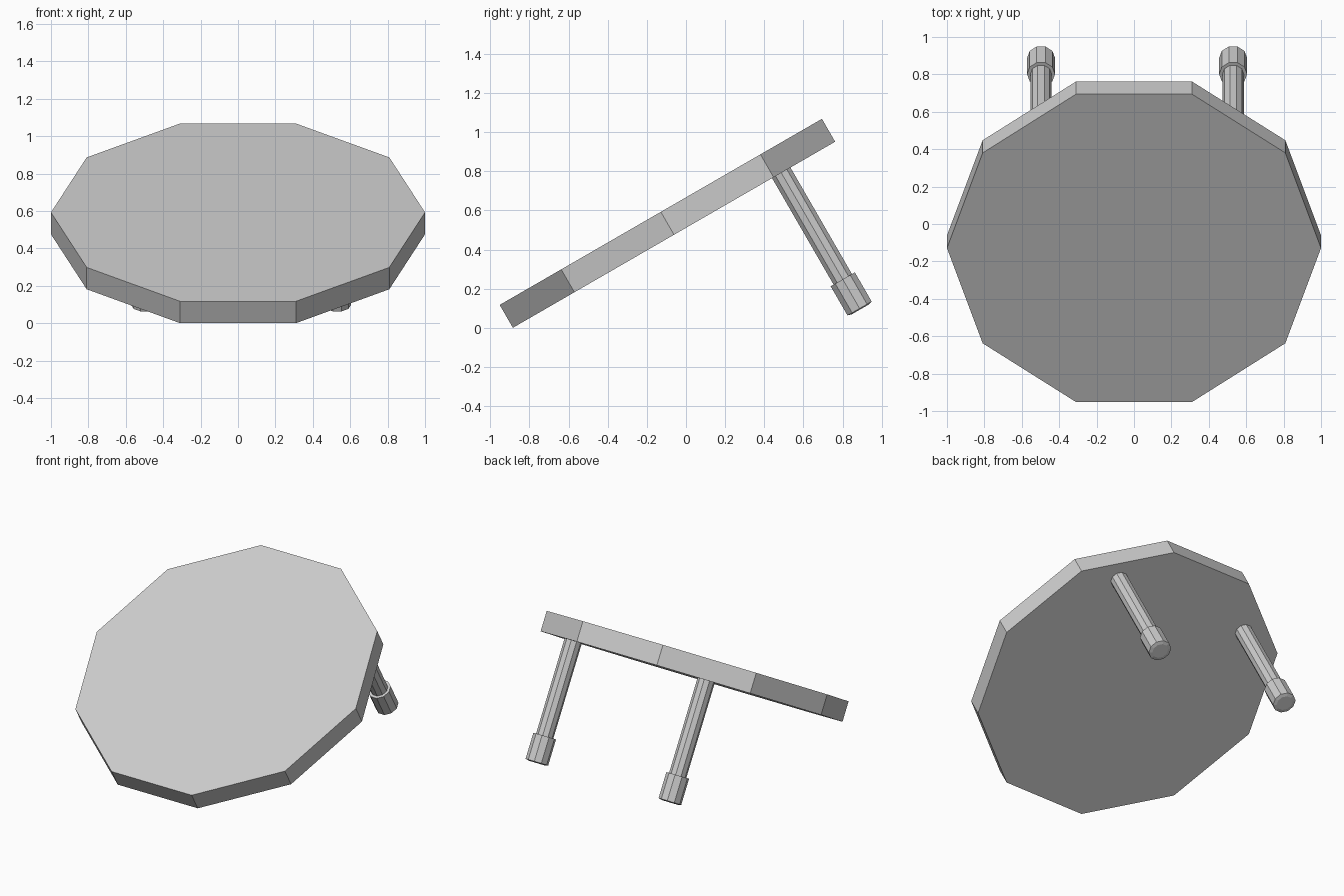
import bpy
import bmesh
from math import radians
from mathutils import Matrix

if "Cube" in bpy.data.objects:
    bpy.data.objects.remove(bpy.data.objects["Cube"])

SIDES = 10
# Whole stand leans back 30 degrees around the board centre
TILT = Matrix.Translation((0, -0.095, 0.534)) @ Matrix.Rotation(radians(30), 4, 'X')


def prism(name, x, y, z_low, z_high, radius, bulge=0.0):
    """Ten-sided prism in board space, with an optional slightly raised lower end."""
    bm = bmesh.new()
    place = Matrix.Translation((x, y, (z_low + z_high) / 2)) @ Matrix.Rotation(radians(90), 4, 'Z')
    bmesh.ops.create_cone(bm, cap_ends=True, segments=SIDES, radius1=radius,
                          radius2=radius, depth=z_high - z_low, matrix=place)
    if bulge:
        bm.normal_update()
        end = min(bm.faces, key=lambda f: f.calc_center_median().z)
        bmesh.ops.inset_region(bm, faces=[end], thickness=radius * 0.3, depth=bulge)
    mesh = bpy.data.meshes.new(name)
    bm.to_mesh(mesh)
    bm.free()
    obj = bpy.data.objects.new(name, mesh)
    obj.matrix_world = TILT
    bpy.context.collection.objects.link(obj)
    return obj


# Tilted round board
prism("board", 0, 0, -0.0675, 0.0675, 1.0)

# Two rear legs with thicker feet, square to the board
for side, x in (("left", -0.497), ("right", 0.53)):
    prism(side + "_leg", x, 0.633, -0.71, -0.06, 0.057)
    prism(side + "_foot", x, 0.633, -0.868, -0.696, 0.075, bulge=0.006)
